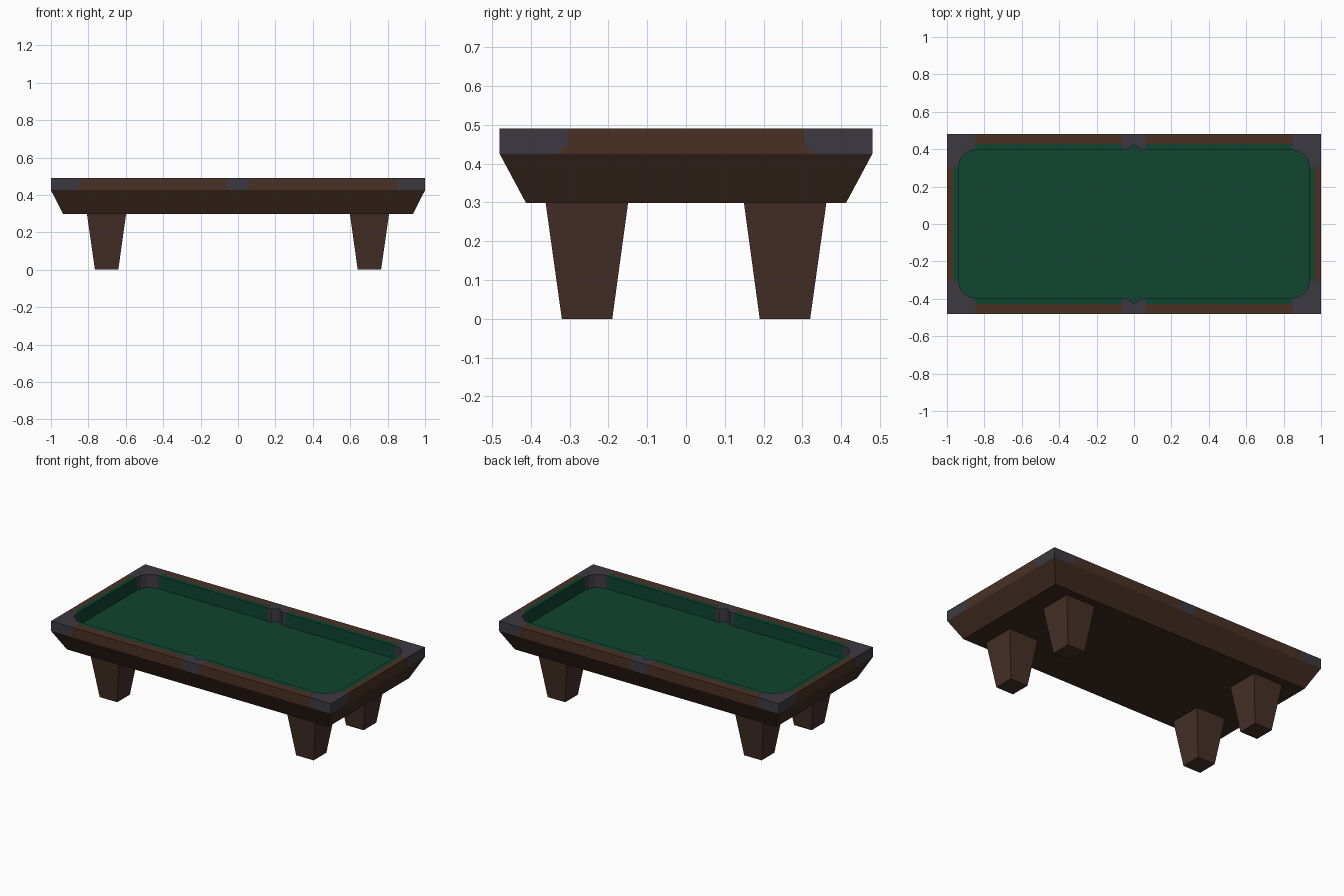
import bpy, bmesh, math

if "Cube" in bpy.data.objects:
    bpy.data.objects.remove(bpy.data.objects["Cube"])


def material(name, srgb):
    m = bpy.data.materials.new(name)
    lin = [((c / 255 + 0.055) / 1.055) ** 2.4 if c > 10 else c / 255 / 12.92 for c in srgb]
    m.diffuse_color = (*lin, 1)
    m.use_nodes = True
    m.node_tree.nodes["Principled BSDF"].inputs["Base Color"].default_value = m.diffuse_color
    return m


RAIL = material("rail wood", (74, 48, 36))
APRON = material("apron wood", (62, 43, 32))
LEG = material("leg wood", (70, 47, 39))
CAP = material("pocket charcoal", (60, 58, 65))
FELT = material("green felt", (16, 68, 48))

TOP, BAND, BED, UNDER = 0.49, 0.425, 0.405, 0.298
OX, OY = 1.0, 0.48          # outer edge
RX, RY = 0.965, 0.427       # wood / cushion seam
NX, NY = 0.938, 0.396       # cushion nose
CX, CY = 0.847, 0.305       # where the corner caps begin
MID = 0.062                 # half width of a side pocket


def loft(name, rings, mat, sx=1, sy=1):
    """Closed solid through rings of (z, outline), optionally mirrored."""
    bm = bmesh.new()
    loops = [[bm.verts.new((x * sx, y * sy, z)) for x, y in pts] for z, pts in rings]
    for a, b in zip(loops, loops[1:]):
        for i in range(len(a)):
            j = (i + 1) % len(a)
            bm.faces.new((a[i], a[j], b[j], b[i]))
    bm.faces.new(loops[0])
    bm.faces.new(loops[-1])
    bmesh.ops.recalc_face_normals(bm, faces=bm.faces)
    me = bpy.data.meshes.new(name)
    bm.to_mesh(me)
    bm.free()
    me.materials.append(mat)
    ob = bpy.data.objects.new(name, me)
    bpy.context.collection.objects.link(ob)
    return ob


def rect(x0, x1, y0, y1):
    return [(x0, y0), (x1, y0), (x1, y1), (x0, y1)]


def sunk(pts):
    """Outline pulled inside the apron, for the hidden lower part."""
    return [(max(-0.965, min(0.965, x)), max(-0.445, min(0.445, y))) for x, y in pts]


# tapered apron, open at the top so the bed sits inside it
apron = loft("apron", [(UNDER, rect(-0.935, 0.935, -0.412, 0.412)),
                       (BAND, rect(-OX, OX, -OY, OY))], APRON)
bm = bmesh.new()
bm.from_mesh(apron.data)
bmesh.ops.delete(bm, geom=[f for f in bm.faces if f.normal.z > 0.9], context='FACES')
bm.to_mesh(apron.data)
bm.free()

# playing surface
loft("bed", [(BED - 0.02, rect(-0.96, 0.96, -0.44, 0.44)),
             (BED, rect(-0.96, 0.96, -0.44, 0.44))], FELT)

# corner cap outline with rounded inner corner
arc = [(CX + (NX - CX) * math.cos(t), CY + (NY - CY) * math.sin(t))
       for t in (math.pi / 2 * k / 4 for k in range(5))]
corner = [(CX, OY), (OX, OY), (OX, CY)] + arc
corner_low = [(CX + 0.015, OY), (OX, OY), (OX, CY + 0.025)] + arc

# side pocket outline with V notch
pocket = [(-MID, OY), (MID, OY), (MID, NY), (0.042, NY), (0, RY), (-0.042, NY), (-MID, NY)]
pocket_low = [(-MID + 0.015, OY), (MID - 0.015, OY)] + pocket[2:]

for sy, side in ((-1, "front"), (1, "back")):
    loft(f"{side}_side_pocket", [(TOP, pocket), (0.45, pocket), (BAND, pocket_low),
                                 (BED - 0.01, sunk(pocket_low))], CAP, 1, sy)
    for sx, end in ((-1, "left"), (1, "right")):
        tag = f"{side}_{end}"
        loft(f"{tag}_corner_cap", [(TOP, corner), (0.45, corner), (BAND, corner_low),
                                   (BED - 0.01, sunk(corner_low))], CAP, sx, sy)
        # long rail and its cushion
        rail = [(MID, RY), (CX, RY), (CX, OY), (MID, OY)]
        low = [(MID, RY), (CX, RY), (CX + 0.015, OY), (MID - 0.015, OY)]
        loft(f"{tag}_long_rail", [(TOP, rail), (0.45, rail), (BAND, low)], RAIL, sx, sy)
        cushion = rect(MID, CX, NY, RY)
        loft(f"{tag}_cushion", [(TOP, cushion), (BED - 0.01, cushion)], FELT, sx, sy)
        # tapered leg
        loft(f"{tag}_leg", [(0, rect(0.64, 0.765, 0.19, 0.32)),
                            (UNDER + 0.003, rect(0.598, 0.808, 0.149, 0.362))], LEG, sx, sy)

# end rails and cushions
for sx, end in ((-1, "left"), (1, "right")):
    rail = rect(RX, OX, -CY, CY)
    low = [(RX, -CY), (OX, -CY - 0.025), (OX, CY + 0.025), (RX, CY)]
    loft(f"{end}_end_rail", [(TOP, rail), (0.45, rail), (BAND, low)], RAIL, sx)
    cushion = rect(NX, RX, -CY, CY)
    loft(f"{end}_end_cushion", [(TOP, cushion), (BED - 0.01, cushion)], FELT, sx)
